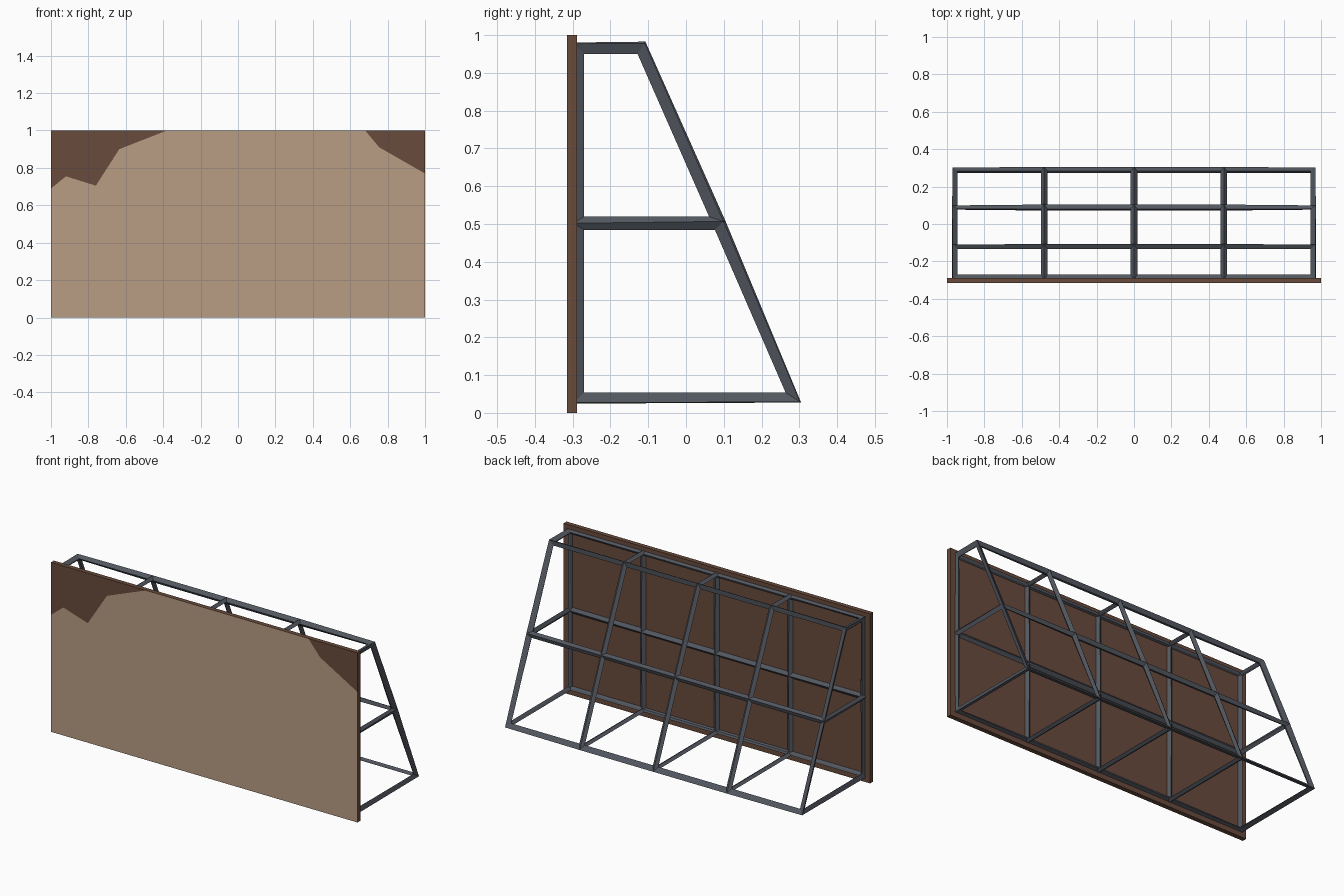
import bpy, bmesh

if "Cube" in bpy.data.objects:
    bpy.data.objects.remove(bpy.data.objects["Cube"])


def material(name, rgb):
    m = bpy.data.materials.new(name)
    m.diffuse_color = (*rgb, 1)
    m.use_nodes = True
    m.node_tree.nodes["Principled BSDF"].inputs["Base Color"].default_value = m.diffuse_color
    return m


def add_object(name, bm, mats):
    bmesh.ops.recalc_face_normals(bm, faces=bm.faces)
    me = bpy.data.meshes.new(name)
    bm.to_mesh(me)
    bm.free()
    ob = bpy.data.objects.new(name, me)
    bpy.context.collection.objects.link(ob)
    for m in mats:
        me.materials.append(m)
    return ob


brown = material("dark_wood", (0.14, 0.07, 0.045))
tan = material("worn_paint", (0.48, 0.34, 0.23))
steel = material("steel", (0.085, 0.095, 0.115))

# Front board: front face is divided into paint and two bare corners
FRONT, BACK = -0.315, -0.288
left_tear = [(-1, .69), (-.92, .755), (-.76, .705), (-.635, .9), (-.38, 1)]
right_tear = [(.68, 1), (.755, .91), (1, .77)]
bm = bmesh.new()
L = [bm.verts.new((x, FRONT, z)) for x, z in left_tear]
R = [bm.verts.new((x, FRONT, z)) for x, z in right_tear]
bl, br, tr, tl = [bm.verts.new((x, FRONT, z)) for x, z in ((-1, 0), (1, 0), (1, 1), (-1, 1))]
bm.faces.new([bl, br] + R[::-1] + L[::-1]).material_index = 1
bm.faces.new(L + [tl])
bm.faces.new(R + [tr])
outline = [bl, br, R[2], tr, R[0], L[4], tl, L[0]]
back = [bm.verts.new((v.co.x, BACK, v.co.z)) for v in outline]
bm.faces.new(back[::-1])
for i in range(8):
    j = (i + 1) % 8
    bm.faces.new((outline[i], back[i], back[j], outline[j]))
add_object("board", bm, [brown, tan])

# Support frame: a trapezoid cage turned into square bars
profile = [(-.287, .037), (-.287, .502), (-.287, .968),
           (-.117, .968), (.088, .502), (.29, .037)]
bm = bmesh.new()
ribs = [[bm.verts.new((x, y, z)) for y, z in profile]
        for x in (-.96, -.48, 0, .48, .96)]
for a, b in zip(ribs, ribs[1:]):
    for i in range(6):
        j = (i + 1) % 6
        bm.faces.new((a[i], a[j], b[j], b[i]))
for r in (ribs[0], ribs[-1]):
    bm.faces.new((r[0], r[1], r[4], r[5]))
    bm.faces.new((r[1], r[2], r[3], r[4]))
frame = add_object("support_frame", bm, [steel])
wire = frame.modifiers.new("bars", 'WIREFRAME')
wire.thickness = 0.035
wire.offset = 0
wire.use_even_offset = True
